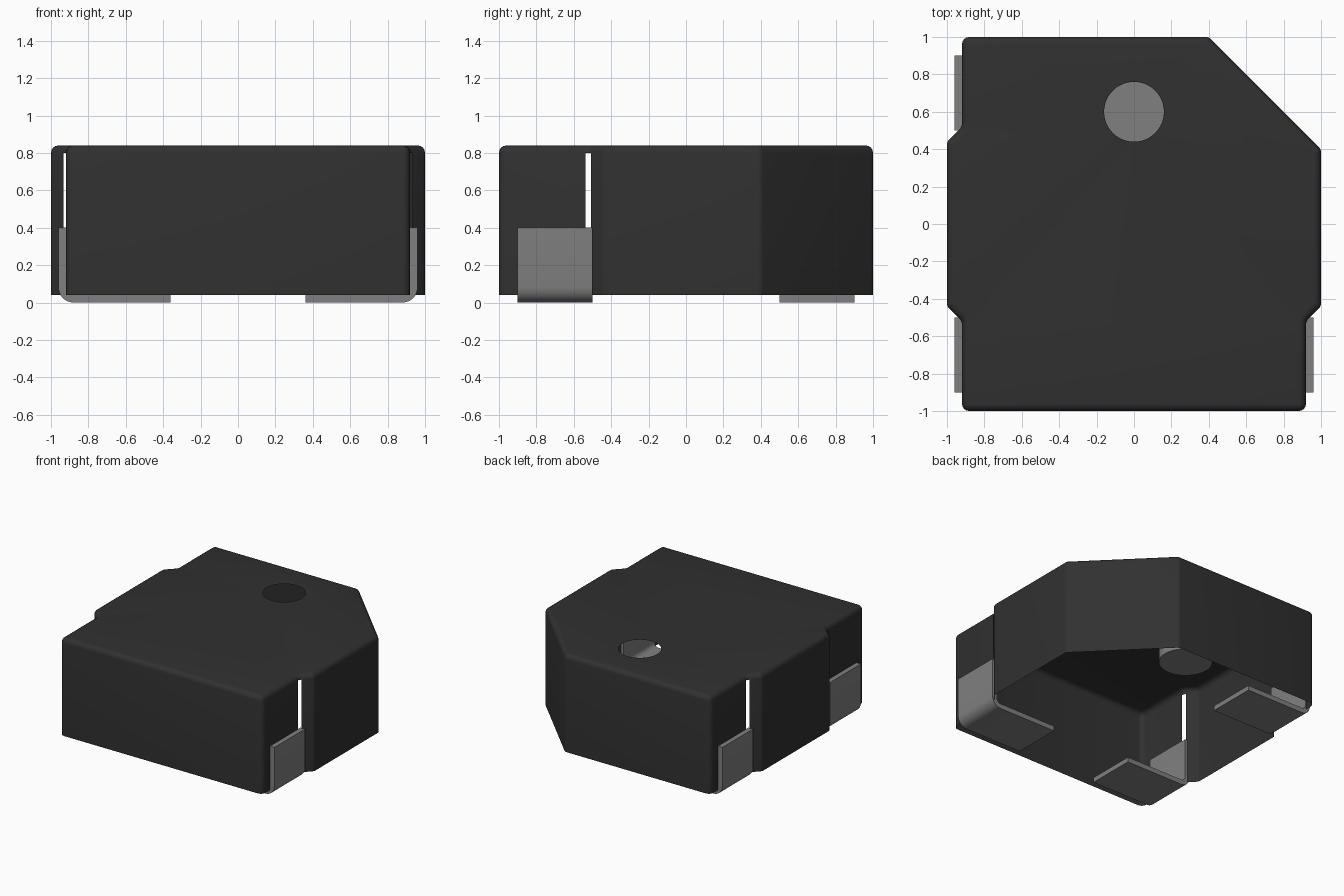
import bpy, bmesh, math
from mathutils import Vector

if "Cube" in bpy.data.objects:
    bpy.data.objects.remove(bpy.data.objects["Cube"])


def material(name, value):
    m = bpy.data.materials.new(name)
    m.use_nodes = True
    m.diffuse_color = (value, value, value, 1)
    b = m.node_tree.nodes["Principled BSDF"]
    b.inputs["Base Color"].default_value = (value, value, value, 1)
    b.inputs["Roughness"].default_value = 0.6
    return m


BLACK = material("black plastic", 0.03)
METAL = material("grey metal", 0.216)


def finish(bm, name, mat):
    mesh = bpy.data.meshes.new(name)
    bm.to_mesh(mesh)
    bm.free()
    ob = bpy.data.objects.new(name, mesh)
    bpy.context.collection.objects.link(ob)
    mesh.materials.append(mat)
    bpy.ops.object.select_all(action='DESELECT')
    ob.select_set(True)
    bpy.context.view_layer.objects.active = ob
    bpy.ops.object.shade_smooth_by_angle(angle=math.radians(35))
    return ob


# Housing: outline with one cut corner and three notches, counter-clockwise
OUTLINE = [(-0.92, -1), (0.92, -1), (0.92, -0.52), (1, -0.44), (1, 0.4), (0.4, 1),
           (-0.92, 1), (-0.92, 0.52), (-1, 0.44), (-1, -0.44), (-0.92, -0.52)]
R, STEPS = 0.04, 4
BOTTOM, TOP = 0.04, 0.84


def rounded_outline(inset):
    """Filleted outline, as (x, y, belongs to an inner corner's arc)."""
    pts = []
    for i, p in enumerate(OUTLINE):
        p = Vector(p)
        d0 = (p - Vector(OUTLINE[i - 1])).normalized()
        d1 = (Vector(OUTLINE[(i + 1) % len(OUTLINE)]) - p).normalized()
        turn = math.atan2(d0.x * d1.y - d0.y * d1.x, d0.dot(d1))
        side = 1 if turn > 0 else -1
        normal = Vector((d0.y, -d0.x)) * side
        centre = p - d0 * R * math.tan(abs(turn) / 2) - normal * R
        start = math.atan2(normal.y, normal.x)
        rad = R - side * inset
        for k in range(STEPS + 1):
            a = start + turn * k / STEPS
            pts.append((centre.x + rad * math.cos(a), centre.y + rad * math.sin(a),
                        side < 0 and k < STEPS))
    return pts


levels = [(0, BOTTOM)]
for k in range(STEPS + 1):
    a = math.pi / 2 * k / STEPS
    levels.append((R * (1 - math.cos(a)), TOP - R + R * math.sin(a)))

bm = bmesh.new()
rings, open_strip = [], []
for inset, z in levels:
    pts = rounded_outline(inset)
    open_strip = [p[2] for p in pts]
    rings.append([bm.verts.new((p[0], p[1], z)) for p in pts])
n = len(open_strip)
for level, (lo, hi) in enumerate(zip(rings, rings[1:])):
    for i in range(n):
        # The inner corners of the notches are open slits below the rim
        if level == 0 and open_strip[i]:
            continue
        j = (i + 1) % n
        bm.faces.new((lo[i], lo[j], hi[j], hi[i]))
bmesh.ops.remove_doubles(bm, verts=bm.verts[:], dist=0.0005)

# Top skin with the round sound hole
rim = [e for e in bm.edges if all(abs(v.co.z - TOP) < 1e-4 for v in e.verts)]
hole = [bm.verts.new((0.16 * math.cos(math.tau * k / 48),
                      0.6 + 0.16 * math.sin(math.tau * k / 48), TOP)) for k in range(48)]
rim += [bm.edges.new((hole[k - 1], hole[k])) for k in range(48)]
made = bmesh.ops.triangle_fill(bm, use_beauty=True, use_dissolve=False, edges=rim)
for f in made["geom"]:
    if isinstance(f, bmesh.types.BMFace):
        f.normal_update()
        if f.normal.z < 0:
            f.normal_flip()
finish(bm, "housing", BLACK)


# Bent metal terminals, wrapping from the underside up the notched sides
def terminal(name, side, y0, y1):
    inner, outer, bend = 0.918, 0.96, 0.08
    arc = [math.pi / 2 * k / 6 for k in range(7)]
    c = outer - bend
    prof = [(0.36, 0.0)]
    prof += [(c + bend * math.sin(a), bend - bend * math.cos(a)) for a in arc]
    prof += [(outer, 0.4), (inner, 0.4)]
    prof += [(c + (inner - c) * math.sin(a), bend - 0.04 * math.cos(a)) for a in reversed(arc)]
    prof += [(0.36, 0.04)]
    bm = bmesh.new()
    face = bm.faces.new([bm.verts.new((side * x, y0, z)) for x, z in prof])
    ext = bmesh.ops.extrude_face_region(bm, geom=[face], use_keep_orig=True)
    bmesh.ops.translate(bm, vec=(0, y1 - y0, 0),
                        verts=[v for v in ext["geom"] if isinstance(v, bmesh.types.BMVert)])
    bmesh.ops.recalc_face_normals(bm, faces=bm.faces[:])
    finish(bm, name, METAL)


terminal("front_left_terminal", 1, -0.9, -0.5)
terminal("front_right_terminal", -1, -0.9, -0.5)
terminal("back_right_terminal", -1, 0.5, 0.9)

# Metal core under the sound hole
bm = bmesh.new()
bmesh.ops.create_cone(bm, cap_ends=True, segments=48, radius1=0.2, radius2=0.2, depth=0.36)
bmesh.ops.translate(bm, verts=bm.verts[:], vec=(0, 0.6, 0.42))
finish(bm, "metal_core", METAL)
